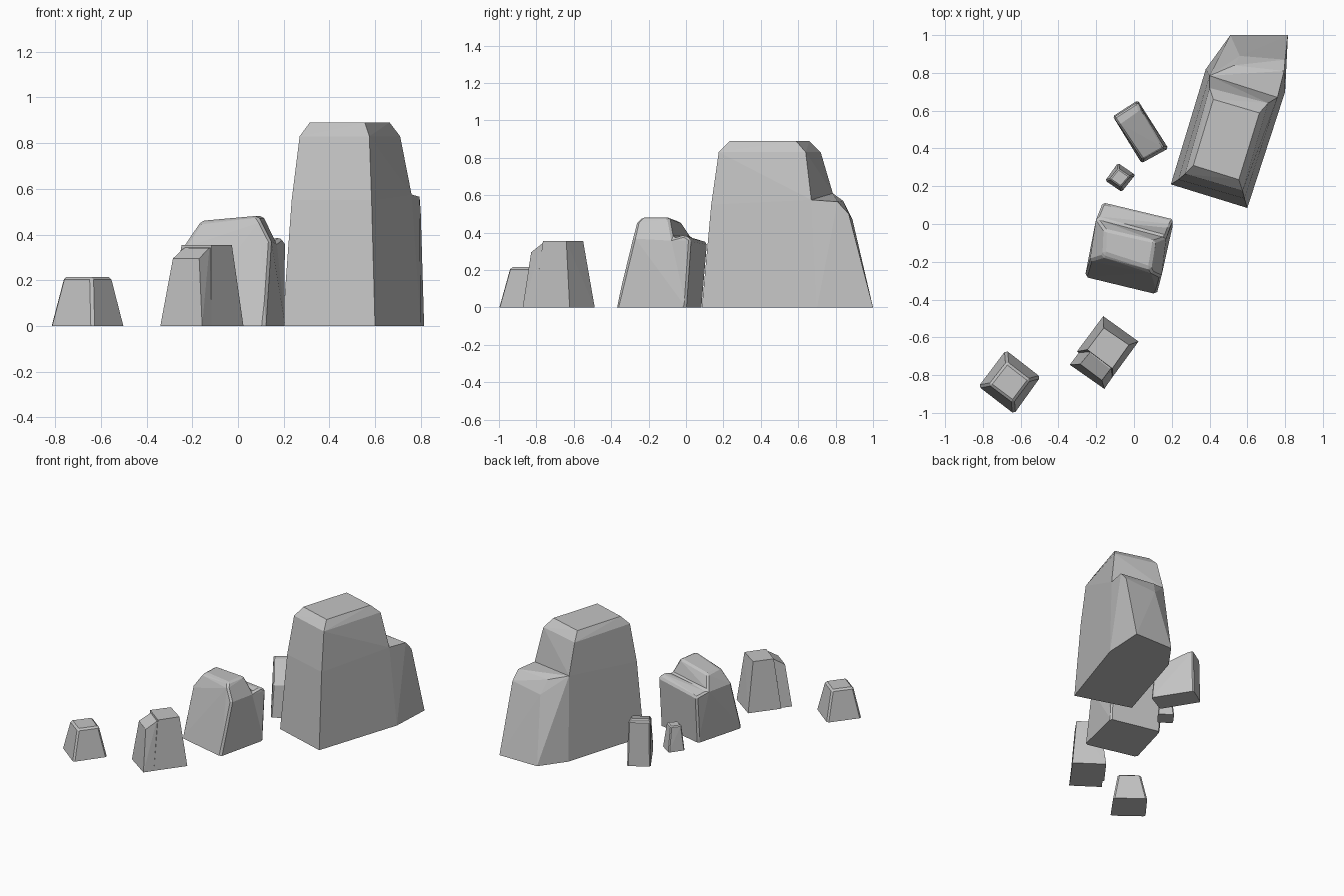
import bpy, bmesh

cube = bpy.data.objects.get("Cube")
if cube:
    bpy.data.objects.remove(cube, do_unlink=True)

stone = bpy.data.materials.new("grey_stone")
stone.use_nodes = True
GREY = (0.55, 0.55, 0.55, 1)
stone.diffuse_color = GREY
stone.node_tree.nodes["Principled BSDF"].inputs["Base Color"].default_value = GREY


def ring(z, *corners):
    """Corners of one horizontal outline."""
    return [(x, y, z) for x, y in corners]


def hull(name, points):
    """Flat-faced block wrapped around its corner points."""
    bm = bmesh.new()
    for p in points:
        bm.verts.new(p)
    res = bmesh.ops.convex_hull(bm, input=bm.verts[:])
    loose = {g for g in res["geom_interior"] + res["geom_unused"]
             if isinstance(g, bmesh.types.BMVert)}
    bmesh.ops.delete(bm, geom=list(loose), context="VERTS")
    bmesh.ops.dissolve_limit(bm, angle_limit=0.03, verts=bm.verts[:], edges=bm.edges[:])
    bmesh.ops.recalc_face_normals(bm, faces=bm.faces[:])
    mesh = bpy.data.meshes.new(name)
    bm.to_mesh(mesh)
    bm.free()
    mesh.materials.append(stone)
    obj = bpy.data.objects.new(name, mesh)
    bpy.context.collection.objects.link(obj)
    return obj


def chip_edges(mesh, width):
    """Bevel the sharp edges, leaving the ground outline crisp."""
    bm = bmesh.new()
    bm.from_mesh(mesh)
    bmesh.ops.dissolve_limit(bm, angle_limit=0.03, verts=bm.verts[:], edges=bm.edges[:])
    sharp = [e for e in bm.edges if e.calc_face_angle(0) > 0.5
             and max(v.co.z for v in e.verts) > 0.005]
    bmesh.ops.bevel(bm, geom=sharp, offset=width, offset_type="OFFSET",
                    segments=1, affect="EDGES", clamp_overlap=True)
    bm.to_mesh(mesh)
    bm.free()


def rock(name, body, ledge=None, bevel=0):
    """A block, optionally fused with a lower ledge, with chipped edges."""
    obj = hull(name, body)
    if ledge:
        other = hull(name + "_ledge", ledge)
        mod = obj.modifiers.new("fuse", "BOOLEAN")
        mod.operation, mod.solver, mod.object = "UNION", "EXACT", other
        graph = bpy.context.evaluated_depsgraph_get()
        mesh = bpy.data.meshes.new_from_object(obj.evaluated_get(graph))
        obj.modifiers.clear()
        obj.data = mesh
        bpy.data.objects.remove(other, do_unlink=True)
    if bevel:
        chip_edges(obj.data, bevel)


# Tall rock with a rear ledge
waist = [(0.235, 0.235, 0.55), (0.585, 0.135, 0.55), (0.76, 0.67, 0.575), (0.40, 0.785, 0.61)]
rock("tall_rock",
     waist
     + ring(0.83, (0.27, 0.265), (0.575, 0.175), (0.71, 0.64), (0.40, 0.72))
     + ring(0.89, (0.314, 0.31), (0.555, 0.235), (0.664, 0.588), (0.42, 0.66)),
     waist
     + ring(0, (0.195, 0.21), (0.60, 0.085), (0.80, 0.70), (0.815, 1), (0.51, 1), (0.38, 0.82))
     + [(0.795, 0.81, 0.565), (0.53, 0.84, 0.57), (0.80, 0.87, 0.50), (0.56, 0.89, 0.47)])

# Middle rock with a rear ledge
heel = ring(0, (0.207, 0), (-0.16, 0.085))
shoulder = ring(0.37, (0.17, -0.07), (-0.2, 0.03))
rock("middle_rock",
     heel + shoulder
     + ring(0, (-0.26, -0.28), (0.12, -0.372))
     + [(-0.235, -0.195, 0.35), (0.145, -0.282, 0.37),
        (-0.17, -0.175, 0.445), (0.10, -0.262, 0.458),
        (-0.16, -0.155, 0.46), (0.085, -0.235, 0.482),
        (0.11, -0.09, 0.482), (-0.155, -0.03, 0.46)],
     heel + shoulder
     + [(0, -0.1, 0.02), (0, -0.1, 0.35),
        (0.192, -0.01, 0.388), (0.21, 0.025, 0.365), (-0.165, 0.115, 0.347)],
     0.012)

# Front rock with a narrower front ledge
rock("front_rock",
     ring(0, (-0.163, -0.488), (0.024, -0.622), (-0.115, -0.812), (-0.302, -0.675))
     + ring(0.355, (-0.16, -0.55), (-0.027, -0.64), (-0.115, -0.765), (-0.247, -0.665)),
     ring(0, (-0.225, -0.593), (-0.045, -0.71), (-0.157, -0.873), (-0.34, -0.745))
     + ring(0.295, (-0.17, -0.828), (-0.285, -0.742))
     + ring(0.342, (-0.19, -0.617), (-0.08, -0.70), (-0.125, -0.768), (-0.235, -0.682)),
     0.012)

# Rear rock whose top slopes down toward the front
rock("rear_rock",
     ring(0, (0.02, 0.655), (0.182, 0.40), (0.04, 0.322), (-0.112, 0.57))
     + ring(0.325, (0.018, 0.645), (-0.107, 0.565), (0.03, 0.60), (-0.08, 0.525))
     + ring(0.24, (0.045, 0.34), (0.16, 0.405)),
     bevel=0.01)

# Two plain small rocks
rock("outer_rock",
     ring(0, (-0.678, -0.668), (-0.495, -0.81), (-0.635, -1.005), (-0.823, -0.86))
     + ring(0.215, (-0.673, -0.73), (-0.55, -0.825), (-0.64, -0.945), (-0.767, -0.85)),
     bevel=0.012)
rock("tiny_rock",
     ring(0, (-0.085, 0.323), (0.007, 0.26), (-0.065, 0.17), (-0.152, 0.23))
     + ring(0.18, (-0.083, 0.295), (-0.02, 0.252), (-0.07, 0.195), (-0.13, 0.237)),
     bevel=0.007)
